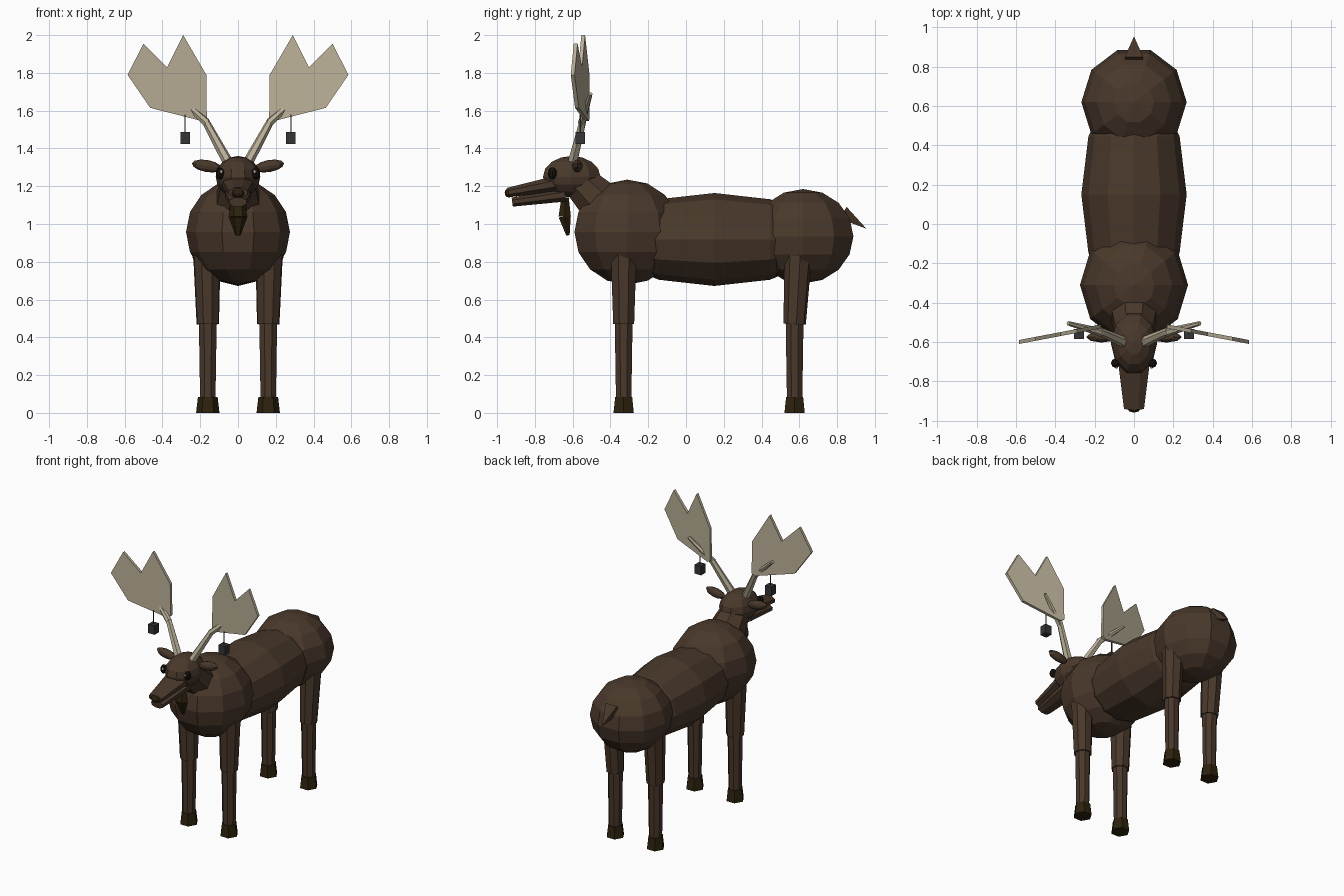
import bpy
import bmesh
from math import radians
from mathutils import Matrix, Vector

cube = bpy.data.objects.get("Cube")
if cube:
    bpy.data.objects.remove(cube)


def material(name, rgb):
    mat = bpy.data.materials.new(name)
    mat.use_nodes = True
    mat.diffuse_color = (*rgb, 1)
    mat.node_tree.nodes["Principled BSDF"].inputs["Base Color"].default_value = (*rgb, 1)
    return mat


FUR = material("brown_fur", (0.068, 0.040, 0.024))
HOOF = material("dark_hoof", (0.026, 0.016, 0.004))
ANTLER = material("pale_antler", (0.50, 0.44, 0.32))
IRON = material("dark_iron", (0.035, 0.035, 0.038))
EYE = material("black_eye", (0.008, 0.006, 0.004))
GLINT = material("white_glint", (0.8, 0.8, 0.75))


def finish(name, bm, mat):
    bmesh.ops.recalc_face_normals(bm, faces=bm.faces)
    mesh = bpy.data.meshes.new(name)
    bm.to_mesh(mesh)
    bm.free()
    mesh.materials.append(mat)
    obj = bpy.data.objects.new(name, mesh)
    bpy.context.collection.objects.link(obj)
    return obj


def ball(name, mat, centre, size, sides=10, rings=8, turn=None):
    """Faceted ellipsoid with its poles on the local z axis."""
    bm = bmesh.new()
    m = Matrix.Translation(centre) @ (turn or Matrix()) @ Matrix.Diagonal((*size, 1))
    bmesh.ops.create_uvsphere(bm, u_segments=sides, v_segments=rings, radius=1,
                              matrix=m @ Matrix.Rotation(radians(90), 4, 'Z'))
    return finish(name, bm, mat)


def limb(name, mat, start, end, r1, r2, sides=8, squash=1.0):
    """Tapered prism between two points."""
    a, b = Vector(start), Vector(end)
    m = (Matrix.Translation((a + b) / 2)
         @ (b - a).to_track_quat('Z', 'Y').to_matrix().to_4x4()
         @ Matrix.Diagonal((1, squash, 1, 1))
         @ Matrix.Rotation(radians(180 / sides), 4, 'Z'))
    bm = bmesh.new()
    bmesh.ops.create_cone(bm, cap_ends=True, segments=sides, radius1=r1, radius2=r2,
                          depth=(b - a).length, matrix=m)
    return finish(name, bm, mat)


def box(name, mat, centre, size):
    bm = bmesh.new()
    bmesh.ops.create_cube(bm, size=1, matrix=Matrix.Translation(centre) @ Matrix.Diagonal((*size, 1)))
    return finish(name, bm, mat)


# Body
ball("chest", FUR, (0, -0.31, 0.957), (0.275, 0.295, 0.278))
ball("hips", FUR, (0, 0.62, 0.935), (0.268, 0.28, 0.25))
ball("barrel", FUR, (0, 0.15, 0.918), (0.268, 0.246, 0.59), 12, 6,
     Matrix.Rotation(radians(90), 4, 'X')).data.update()
limb("neck", FUR, (0, -0.36, 1.02), (0, -0.56, 1.22), 0.15, 0.10)
limb("tail", FUR, (0, 0.83, 1.06), (0, 0.955, 0.975), 0.065, 0.0, 4, 0.8)

# Head and muzzle
ball("head", FUR, (0, -0.605, 1.25), (0.118, 0.16, 0.11))
limb("muzzle", FUR, (0, -0.68, 1.215), (0, -0.94, 1.167), 0.09, 0.055, 8, 0.5)
limb("jaw", FUR, (0, -0.64, 1.155), (0, -0.92, 1.116), 0.075, 0.05, 8, 0.52)
ball("nose", HOOF, (0, -0.938, 1.165), (0.034, 0.022, 0.025), 8, 6)

# Hanging beard
limb("beard_top", HOOF, (0, -0.64, 1.14), (0, -0.642, 1.04), 0.03, 0.05, 6, 0.75)
limb("beard_tip", HOOF, (0, -0.642, 1.04), (0, -0.625, 0.94), 0.05, 0.014, 6, 0.75)

# Palm outline of an antler, in x and z
PALM = [(0.165, 1.56), (0.168, 1.79), (0.29, 2.0), (0.375, 1.83),
        (0.50, 1.955), (0.585, 1.79), (0.465, 1.615), (0.19, 1.545)]


def antler_palm(name, s):
    bm = bmesh.new()
    face = bm.faces.new([bm.verts.new((s * x, -0.479 - 0.19 * x, z)) for x, z in PALM])
    grown = bmesh.ops.extrude_face_region(bm, geom=[face], use_keep_orig=True)
    moved = [v for v in grown["geom"] if isinstance(v, bmesh.types.BMVert)]
    bmesh.ops.translate(bm, verts=moved, vec=(0, -0.02, 0))
    finish(name, bm, ANTLER)


for side, s in (("left", 1), ("right", -1)):
    # Ears and eyes
    ball(side + "_ear", FUR, (s * 0.165, -0.575, 1.307), (0.08, 0.028, 0.032), 8, 6,
         Matrix.Rotation(radians(-s * 10), 4, 'Y'))
    ball(side + "_eye", EYE, (s * 0.095, -0.708, 1.268), (0.022, 0.024, 0.032), 8, 6)
    ball(side + "_eye_glint", GLINT, (s * 0.088, -0.73, 1.277), (0.008, 0.006, 0.009), 6, 4)

    # Antlers
    limb(side + "_antler_stem", ANTLER, (s * 0.055, -0.6, 1.33), (s * 0.175, -0.545, 1.55), 0.028, 0.02, 6)
    limb(side + "_antler_tine", ANTLER, (s * 0.165, -0.552, 1.535), (s * 0.335, -0.505, 1.69), 0.022, 0.011, 6)
    antler_palm(side + "_antler_palm", s)

    # Hanging lantern
    box(side + "_lantern", IRON, (s * 0.28, -0.56, 1.455), (0.05, 0.05, 0.065))
    box(side + "_lantern_cord", IRON, (s * 0.28, -0.56, 1.53), (0.006, 0.006, 0.1))

    # Legs
    for end, y, lean in (("front", -0.33, 0), ("rear", 0.575, 0.02)):
        name = side + "_" + end
        x = s * 0.16
        limb(name + "_upper_leg", FUR, (x, y, 0.47), (s * 0.165, y + lean, 0.86), 0.06, 0.074)
        limb(name + "_lower_leg", FUR, (x, y, 0.07), (x, y, 0.48), 0.044, 0.051)
        limb(name + "_hoof", HOOF, (x, y, 0), (x, y, 0.085), 0.062, 0.052, 6)
